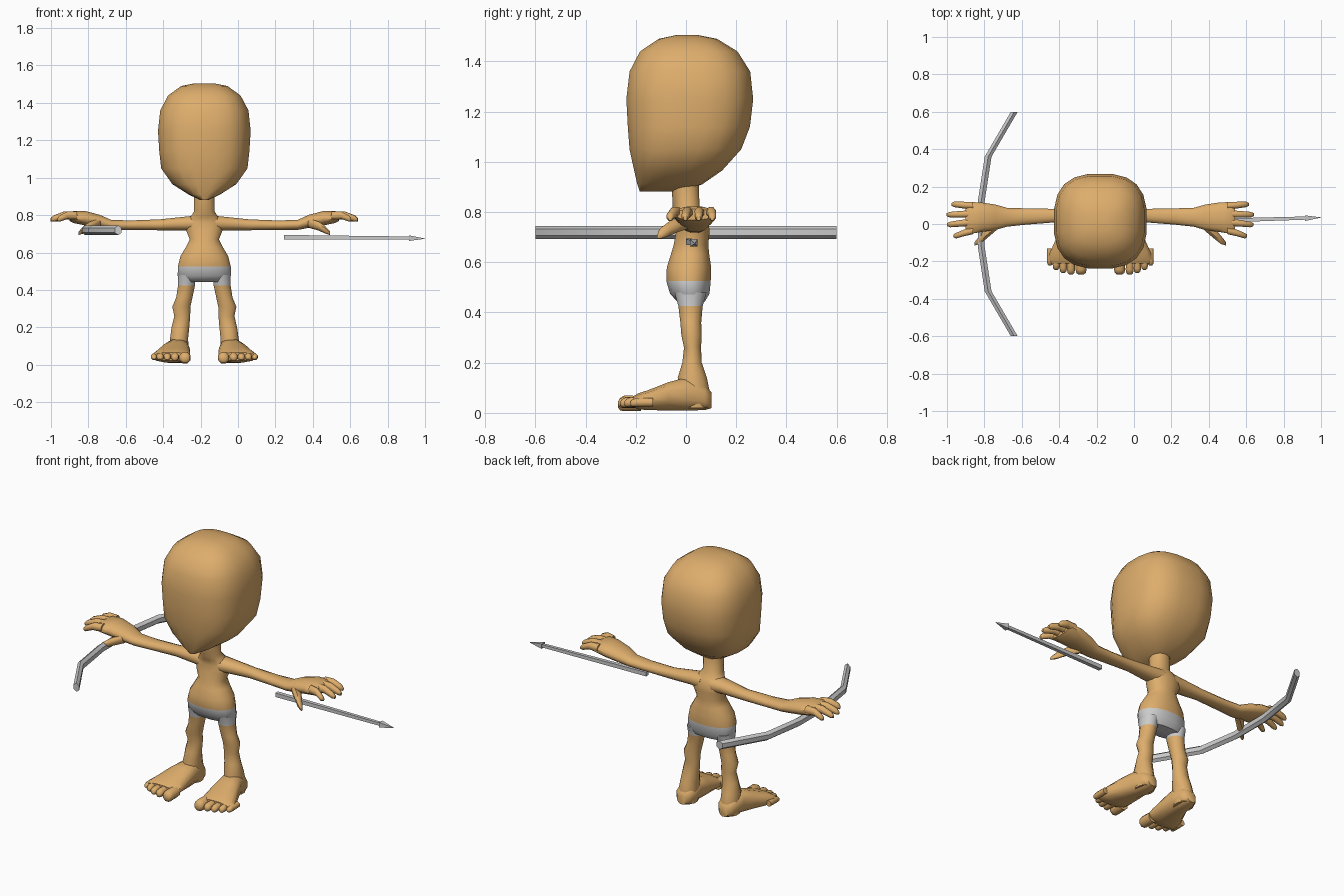
import bpy, math

CX = -0.18          # the figure's own centre line


def material(name, rgb):
    m = bpy.data.materials.new(name)
    m.diffuse_color = (*rgb, 1)
    return m


SKIN = material("tan skin", (0.73, 0.42, 0.15))
GREY = material("light grey", (0.60, 0.60, 0.60))


def loft(name, axis, sections, mats, n=12, power=2.0, origin=0.0, mirror=False, rule=None, angle=50):
    """Skin a tube through rings (x, y, z, radius a, radius b) lying square to the axis."""
    verts, faces = [], []
    for x, y, z, a, b in sections:
        for i in range(n):
            t = 2 * math.pi * (i + 0.5) / n
            c, s = math.cos(t), math.sin(t)
            p = a * math.copysign(abs(c) ** (2 / power), c)
            q = b * math.copysign(abs(s) ** (2 / power), s)
            verts.append({'x': (x, y + p, z + q), 'y': (x + p, y, z + q), 'z': (x + p, y + q, z)}[axis])
    for r in range(len(sections) - 1):
        for i in range(n):
            j = (i + 1) % n
            faces.append((r * n + i, r * n + j, (r + 1) * n + j, (r + 1) * n + i))
    faces.append(tuple(reversed(range(n))))
    faces.append(tuple(range((len(sections) - 1) * n, len(sections) * n)))
    me = bpy.data.meshes.new(name)
    me.from_pydata(verts, [], faces)
    for m in mats:
        me.materials.append(m)
    if rule:
        for f in me.polygons:
            f.material_index = rule(f.center)
    ob = bpy.data.objects.new(name, me)
    ob.location.x = origin
    bpy.context.collection.objects.link(ob)
    bpy.context.view_layer.objects.active = ob
    ob.select_set(True)
    bpy.ops.object.mode_set(mode='EDIT')
    bpy.ops.mesh.select_all(action='SELECT')
    bpy.ops.mesh.normals_make_consistent(inside=False)
    bpy.ops.object.mode_set(mode='OBJECT')
    bpy.ops.object.shade_smooth_by_angle(angle=math.radians(angle))
    ob.select_set(False)
    if mirror:
        ob.modifiers.new("mirror", 'MIRROR').use_mirror_merge = False
    return ob


def in_shorts(c):
    return 1 if 0.425 < c.z < 0.525 else 0


# Head: rings given as z, front y, back y, half width
head = [(0.882, -0.185, -0.03, 0.025), (0.91, -0.195, 0.065, 0.085), (0.965, -0.208, 0.145, 0.172),
        (1.05, -0.227, 0.222, 0.233), (1.14, -0.234, 0.257, 0.243), (1.25, -0.24, 0.27, 0.25),
        (1.36, -0.227, 0.258, 0.238), (1.44, -0.185, 0.207, 0.195), (1.49, -0.11, 0.125, 0.125),
        (1.505, -0.04, 0.05, 0.05)]
loft("head", 'z', [(0, (f + b) / 2, z, w, (b - f) / 2) for z, f, b, w in head],
     [SKIN], n=20, power=2.7, origin=CX)

# Torso with neck; the shorts are the faces in a height band
torso = [(0.442, 0.02, 0.12, 0.055), (0.475, 0.015, 0.145, 0.08), (0.525, 0.01, 0.144, 0.09),
         (0.58, 0.012, 0.13, 0.09), (0.63, 0.016, 0.10, 0.078), (0.67, 0.02, 0.079, 0.07),
         (0.72, 0.027, 0.10, 0.068), (0.76, 0.03, 0.10, 0.062), (0.79, 0.02, 0.075, 0.058),
         (0.82, 0.0, 0.056, 0.055), (0.93, -0.003, 0.056, 0.054)]
loft("torso_and_shorts", 'z', [(0, y, z, a, b) for z, y, a, b in torso], [SKIN, GREY],
     n=16, power=2.2, origin=CX, rule=in_shorts)

# Arms with palms
loft("arm", 'x', [(0.03, 0.03, 0.755, 0.06, 0.045), (0.10, 0.035, 0.755, 0.05, 0.038),
                  (0.24, 0.045, 0.748, 0.037, 0.03), (0.40, 0.04, 0.746, 0.045, 0.026),
                  (0.50, 0.036, 0.748, 0.052, 0.028), (0.56, 0.036, 0.767, 0.07, 0.036),
                  (0.64, 0.036, 0.784, 0.082, 0.040), (0.70, 0.032, 0.790, 0.088, 0.033),
                  (0.72, 0.032, 0.790, 0.075, 0.022)],
     [SKIN], power=2.2, origin=CX, mirror=True)

# Fingers: base y, tip y, reach
for i, (y0, y1, u) in enumerate([(0.098, 0.105, 0.795), (0.054, 0.05, 0.822),
                                 (0.010, -0.003, 0.82), (-0.034, -0.063, 0.785)]):
    k = u - 0.68
    loft(f"finger_{i + 1}", 'x', [(0.68, y0, 0.797, 0.022, 0.024),
                                  (0.68 + k * 0.5, (y0 + y1) / 2, 0.799, 0.019, 0.022),
                                  (0.68 + k * 0.88, y1, 0.782, 0.016, 0.018),
                                  (u, y1, 0.775, 0.008, 0.009)],
         [SKIN], n=8, origin=CX, mirror=True)
loft("thumb", 'x', [(0.555, -0.005, 0.757, 0.03, 0.026), (0.61, -0.05, 0.742, 0.032, 0.026),
                    (0.645, -0.085, 0.722, 0.024, 0.022), (0.672, -0.106, 0.703, 0.01, 0.010)],
     [SKIN], n=8, origin=CX, mirror=True)

# Legs; the top ring band belongs to the shorts
loft("leg", 'z', [(0.095, 0.018, 0.48, 0.047, 0.066), (0.095, 0.018, 0.425, 0.047, 0.050),
                  (0.107, 0.019, 0.36, 0.045, 0.043), (0.123, 0.022, 0.31, 0.050, 0.042),
                  (0.118, 0.026, 0.26, 0.044, 0.035), (0.128, 0.024, 0.20, 0.049, 0.040),
                  (0.135, 0.025, 0.14, 0.050, 0.060), (0.137, 0.033, 0.08, 0.055, 0.065),
                  (0.137, 0.038, 0.02, 0.052, 0.060)],
     [SKIN, GREY], origin=CX, mirror=True, rule=in_shorts)

# Feet and toes
loft("foot", 'y', [(0.137, 0.102, 0.05, 0.030, 0.032), (0.137, 0.075, 0.06, 0.054, 0.050),
                   (0.142, 0.0, 0.075, 0.062, 0.068), (0.155, -0.07, 0.066, 0.080, 0.058),
                   (0.172, -0.15, 0.051, 0.099, 0.041), (0.18, -0.19, 0.046, 0.102, 0.033),
                   (0.18, -0.21, 0.045, 0.09, 0.022)],
     [SKIN], power=2.4, origin=CX, mirror=True)
for i, (u, tip, r, z) in enumerate([(0.103, -0.27, 0.032, 0.038), (0.157, -0.27, 0.023, 0.042),
                                    (0.198, -0.262, 0.021, 0.042), (0.236, -0.245, 0.020, 0.043),
                                    (0.269, -0.222, 0.018, 0.042)]):
    loft(f"toe_{i + 1}", 'y', [(u, tip + 0.09, z, r * 0.95, r), (u, tip + 0.025, z, r, r * 1.05),
                               (u, tip + 0.008, z - 0.003, r * 0.85, r * 0.85),
                               (u, tip, z - 0.005, r * 0.45, r * 0.45)],
         [SKIN], n=8, origin=CX, mirror=True)

# Bow: bent hexagonal stave
half = [(-0.64, 0.6), (-0.78, 0.36), (-0.817, 0.12)]
stave = [(x, -y) for x, y in half] + half[::-1]
loft("bow", 'y', [(x, y, 0.719, 0.021, 0.026) for x, y in stave], [GREY], n=6, angle=30)

# Arrow: square shaft and pointed head
loft("arrow_shaft", 'x', [(0.245, 0.012, 0.682, 0.017, 0.017), (0.93, 0.032, 0.677, 0.012, 0.012)],
     [GREY], n=4, angle=30)
loft("arrow_head", 'x', [(0.915, 0.031, 0.677, 0.021, 0.021), (1.0, 0.035, 0.674, 0.001, 0.001)],
     [GREY], n=4, angle=30)
